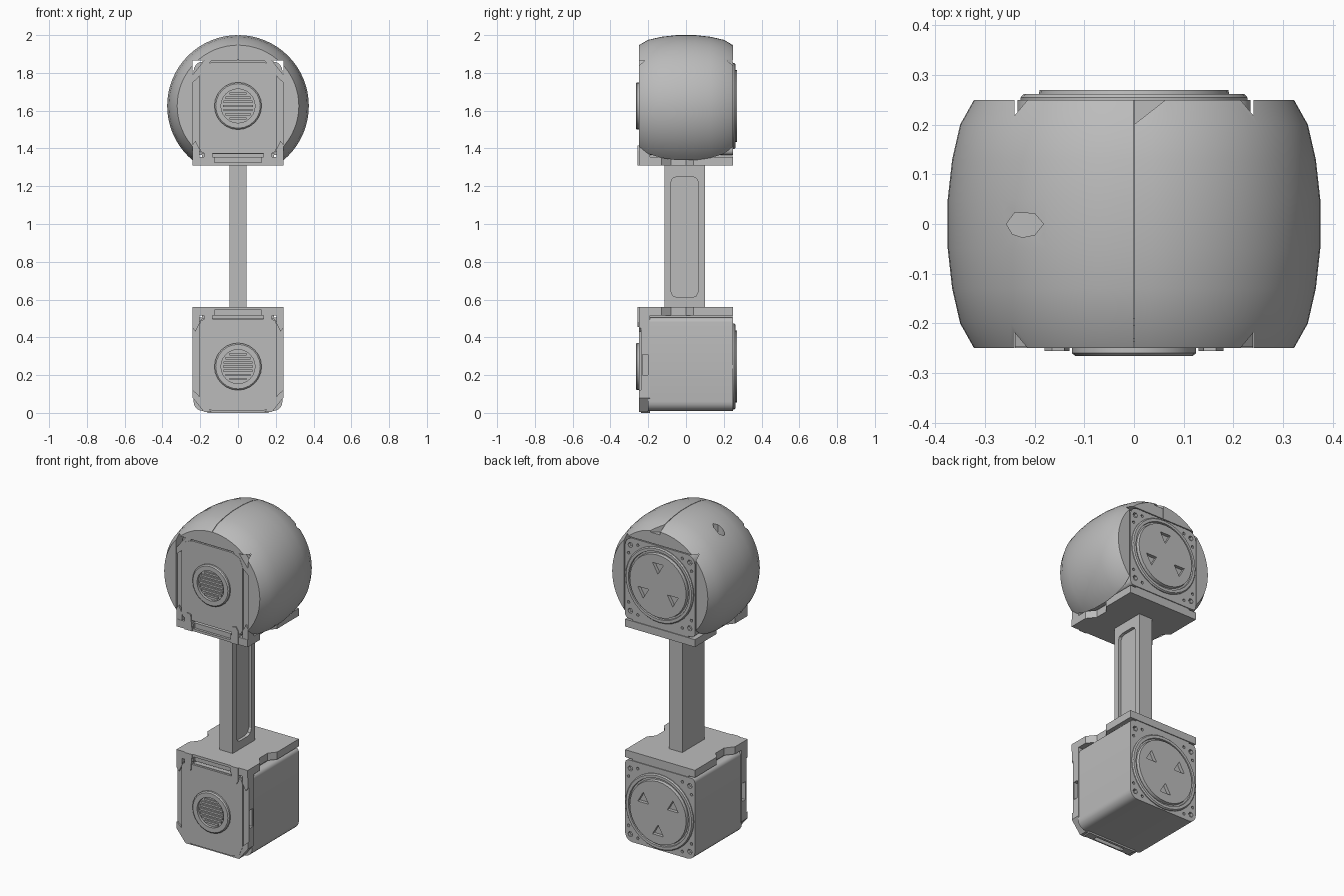
import bpy, bmesh
from math import sin, cos, pi, radians
from mathutils import Matrix

if "Cube" in bpy.data.objects:
    bpy.data.objects.remove(bpy.data.objects["Cube"])

GREY = (0.5, 0.5, 0.5, 1)
grey = bpy.data.materials.new("plain_grey")
grey.use_nodes = True
grey.diffuse_color = GREY
grey.node_tree.nodes["Principled BSDF"].inputs["Base Color"].default_value = GREY

AXIS_Z = 0.245          # height of the lower motor axis
FLIP = 1.87             # upper motor is the lower one turned over


def finish(name, bm):
    bmesh.ops.remove_doubles(bm, verts=bm.verts, dist=1e-5)
    bmesh.ops.recalc_face_normals(bm, faces=bm.faces)
    me = bpy.data.meshes.new(name)
    bm.to_mesh(me)
    bm.free()
    me.materials.append(grey)
    ob = bpy.data.objects.new(name, me)
    bpy.context.collection.objects.link(ob)
    return ob


def prism(name, pts, axis, a, b):
    """Extrude a 2D outline along an axis from a to b."""
    put = {"x": lambda p, t: (t, p[0], p[1]),
           "y": lambda p, t: (p[0], t, p[1]),
           "z": lambda p, t: (p[0], p[1], t)}[axis]
    bm = bmesh.new()
    lo = [bm.verts.new(put(p, a)) for p in pts]
    hi = [bm.verts.new(put(p, b)) for p in pts]
    bm.faces.new(lo)
    bm.faces.new(hi)
    for i in range(len(pts)):
        j = (i + 1) % len(pts)
        bm.faces.new((lo[i], lo[j], hi[j], hi[i]))
    return finish(name, bm)


def box(name, x, y, z):
    return prism(name, [(x[0], y[0]), (x[1], y[0]), (x[1], y[1]), (x[0], y[1])], "z", *z)


def lathe(name, profile, cz, n):
    """Turn a (radius, y) profile about the y axis at height cz."""
    bm = bmesh.new()
    rings = [[bm.verts.new((r * cos(2 * pi * k / n), y, cz + r * sin(2 * pi * k / n)))
              for k in range(n)] for r, y in profile]
    bm.faces.new(rings[0])
    bm.faces.new(rings[-1])
    for p, q in zip(rings, rings[1:]):
        for k in range(n):
            m = (k + 1) % n
            bm.faces.new((p[k], p[m], q[m], q[k]))
    return finish(name, bm)


def rounded(x0, x1, z0, z1, low, high, n):
    """Rectangle outline with lower and upper corner radii; n=1 is a chamfer."""
    out = []
    for cx, cz, r, a in ((x1 - low, z0 + low, low, -90), (x1 - high, z1 - high, high, 0),
                         (x0 + high, z1 - high, high, 90), (x0 + low, z0 + low, low, 180)):
        for i in range(n + 1):
            t = radians(a + 90 * i / n)
            out.append((cx + r * cos(t), cz + r * sin(t)))
    return out


def polygon(cx, cz, r, n, turn=0):
    return [(cx + r * cos(2 * pi * k / n + turn), cz + r * sin(2 * pi * k / n + turn))
            for k in range(n)]


def cut(ob, cutters):
    for c in cutters:
        mod = ob.modifiers.new("cut", "BOOLEAN")
        mod.operation, mod.solver, mod.object = "DIFFERENCE", "EXACT", c
    bpy.context.view_layer.update()
    done = ob.evaluated_get(bpy.context.evaluated_depsgraph_get())
    ob.data = bpy.data.meshes.new_from_object(done)
    ob.modifiers.clear()
    for c in cutters:
        bpy.data.objects.remove(c)


def smooth(ob):
    bpy.ops.object.select_all(action="DESELECT")
    ob.select_set(True)
    bpy.context.view_layer.objects.active = ob
    bpy.ops.object.shade_smooth_by_angle(angle=radians(30))


def motor(tag):
    parts = []

    # housing with screw holes in the back corners
    body = prism(tag + "_housing", rounded(-.235, .235, .01, .505, .05, .025, 5), "y", -.2, .25)
    holes = []
    for sx in (-1, 1):
        for sz in (-1, 1):
            for x, z, r in ((.2, .2, .016), (.212, .15, .009), (.15, .212, .009)):
                holes.append(prism("hole", polygon(sx * x, AXIS_Z + .01 + sz * z, r, 6),
                                   "y", .23, .3))
    cut(body, holes)
    parts.append(body)

    # front flange with side windows and a slot underneath
    flange = prism(tag + "_flange", rounded(-.24, .24, 0, .5, .08, .05, 1), "y", -.238, -.19)
    cut(flange, [box("w", (s * .21, s * .3), (-.23, -.198), (.2, .31)) for s in (-1, 1)]
        + [box("w", (-.1, .1), (-.23, -.205), (-.05, .03))])
    parts.append(flange)
    parts.append(prism(tag + "_front_cover", rounded(-.205, .205, .012, .497, .07, .03, 2),
                       "y", -.25, -.23))

    # corner lugs
    for side, s in (("left", 1), ("right", -1)):
        lug = [(.14, .005), (.18, .005), (.24, .08), (.24, .12), (.215, .1), (.17, .04)]
        parts.append(prism(f"{tag}_{side}_low_lug", [(s * x, z) for x, z in lug],
                           "y", -.248, -.2))
        ear = [(.2, .56), (.24, .55), (.24, .45), (.225, .43), (.205, .47)]
        parts.append(prism(f"{tag}_{side}_ear", [(s * x, z) for x, z in ear],
                           "y", -.248, -.19))
        tab = [(.13, .56), (.18, .56), (.18, .48), (.165, .455), (.14, .46)]
        parts.append(prism(f"{tag}_{side}_tab", [(s * x, z) for x, z in tab],
                           "y", -.256, -.2))

    # bracket plate, waisted on both sides, on a narrower neck
    half = [(.24, -.25), (.24, -.13), (.2, -.08), (.2, .0), (.235, .04), (.235, .25)]
    outline = half + [(-x, y) for x, y in reversed(half)]
    plate = prism(tag + "_bracket_plate", outline, "z", .515, .56)
    cut(plate, [box("slot", (-.125, .125), (-.3, -.235), (.5, .545))])
    parts.append(plate)
    parts.append(box(tag + "_bracket_neck", (-.19, .19), (-.2, .245), (.49, .53)))

    # front hub ring with a ribbed opening
    hub = lathe(tag + "_hub", [(.125, -.245), (.125, -.26), (.118, -.266), (.09, -.266),
                               (.09, -.245)], AXIS_Z, 24)
    cut(hub, [prism("bore", polygon(0, AXIS_Z, .088, 8, pi / 8), "y", -.252, -.3)])
    parts.append(hub)
    for i in range(-3, 4):
        z = AXIS_Z + i * .022
        w = (.08 ** 2 - (i * .022) ** 2) ** .5
        parts.append(box(f"{tag}_hub_rib_{i + 4}", (-w, w), (-.258, -.248),
                         (z - .006, z + .006)))

    # back rotor: rim, groove and disc with three openings
    rotor = lathe(tag + "_rotor", [(.228, .24), (.228, .255), (.222, .262), (.205, .262),
                                   (.203, .252), (.193, .252), (.19, .27), (0, .27),
                                   (0, .24)][:7] + [(.1, .27)], AXIS_Z, 32)
    cut(rotor, [prism("opening", polygon(.115 * cos(t), AXIS_Z + .115 * sin(t), .042, 3, t + pi),
                      "y", .25, .3) for t in (radians(-90), radians(30), radians(150))])
    parts.append(rotor)

    for p in (body, hub, rotor):
        smooth(p)
    return parts


motor("lower_motor")
turn_over = Matrix.Translation((0, 0, FLIP)) @ Matrix.Diagonal((1, 1, -1, 1))
for part in motor("upper_motor"):
    part.data.transform(turn_over)
    part.data.flip_normals()

# connecting link with a long recess on its left side
link = box("link", (-.045, .045), (-.115, .1), (.55, 1.32))
cut(link, [prism("recess", rounded(-.08, .065, .61, 1.25, .035, .03, 2), "x", .027, .1)])

# barrel shell wrapped around the upper motor
centre = FLIP - AXIS_Z
barrel = [(.322, -.25), (.35, -.2), (.366, -.13), (.375, -.05), (.375, .05),
          (.366, .13), (.35, .2), (.322, .25)]
shell = lathe("shell", barrel, centre, 64)
cut(shell, [
    box("pocket", (-.241, .241), (-.4, .4), (1.2, 1.865)),
    box("floor", (-.5, .5), (-.4, .4), (1.1, 1.338)),
    box("seam", (-.0015, .0015), (-.4, .4), (1.8, 2.1)),
    prism("notch", [(0, .2), (.065, .251), (0, .251)], "z", 1.93, 2.1),
    prism("port", [(-.257, 0), (-.24, .023), (-.2, .021), (-.182, 0), (-.2, -.022),
                   (-.225, -.027), (-.245, -.02)], "z", 1.88, 2.1)])
smooth(shell)
